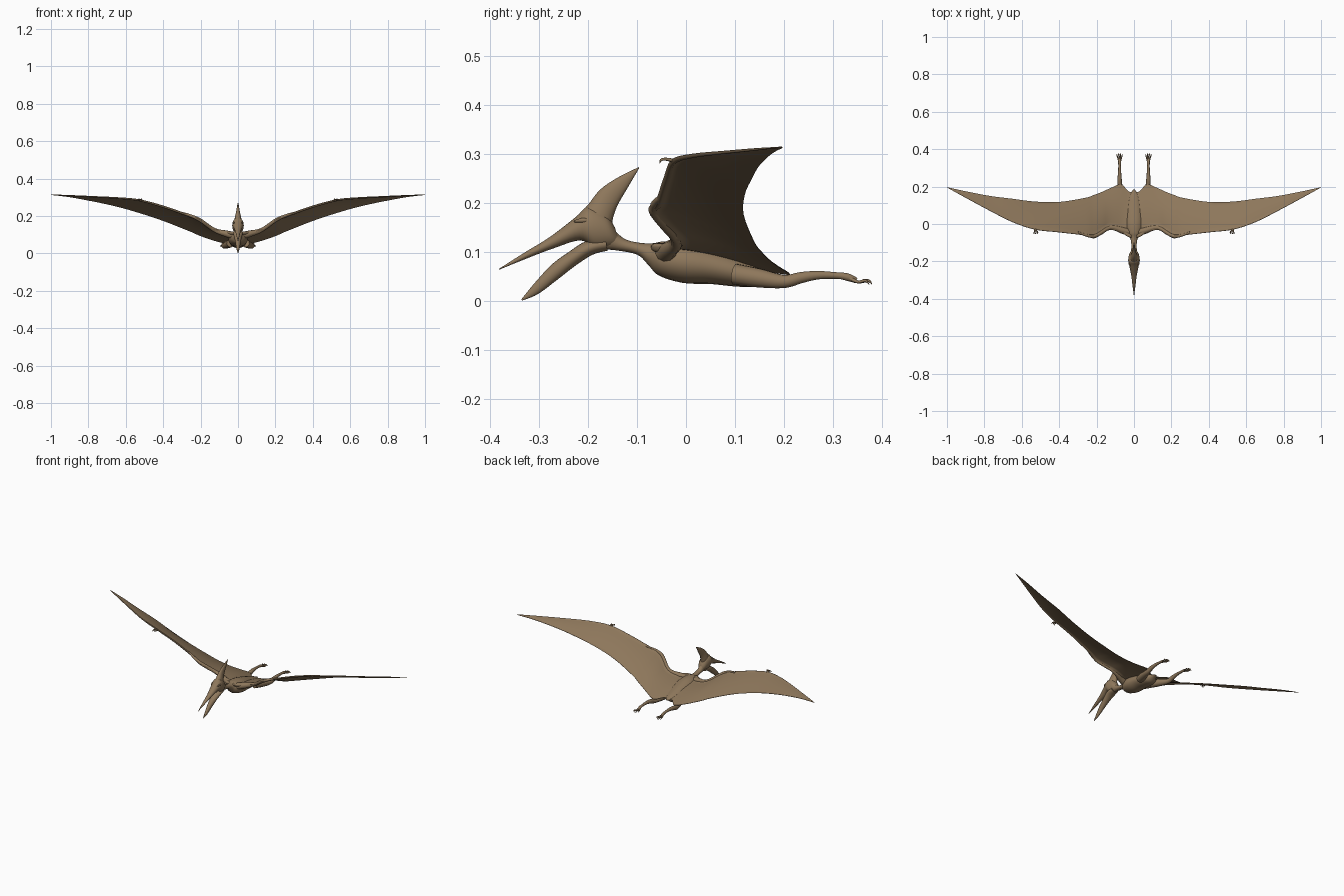
import bpy
import math
from mathutils import Vector

cube = bpy.data.objects.get("Cube")
if cube:
    bpy.data.objects.remove(cube, do_unlink=True)


def make_material(name, color):
    mat = bpy.data.materials.new(name)
    mat.use_nodes = True
    mat.diffuse_color = color
    mat.node_tree.nodes["Principled BSDF"].inputs["Base Color"].default_value = color
    return mat


skin = make_material("tan brown skin", (0.27, 0.185, 0.105, 1))


def smooth_rows(rows, steps):
    """Pass a smooth curve through rows of numbers."""
    result = []
    last = len(rows) - 1
    for i in range(last):
        a, b, c, d = rows[max(i - 1, 0)], rows[i], rows[i + 1], rows[min(i + 2, last)]
        for s in range(steps):
            t = s / steps
            row = []
            for p, q, r, u in zip(a, b, c, d):
                m, n = (r - p) / 2, (u - q) / 2
                row.append(q + m * t + (3 * (r - q) - 2 * m - n) * t ** 2
                           + (2 * (q - r) + m + n) * t ** 3)
            result.append(row)
    result.append(list(rows[-1]))
    return result


def skin_rings(name, rings, mirrored=False, caps=True):
    """Join closed rings of points into one smooth surface."""
    n = len(rings[0])
    verts = [p for ring in rings for p in ring]
    faces = []
    for k in range(len(rings) - 1):
        for j in range(n):
            nxt = (j + 1) % n
            faces.append((k * n + j, k * n + nxt, (k + 1) * n + nxt, (k + 1) * n + j))
    if caps:
        faces.append(tuple(reversed(range(n))))
        faces.append(tuple(range(len(verts) - n, len(verts))))
    mesh = bpy.data.meshes.new(name)
    mesh.from_pydata(verts, [], faces)
    mesh.materials.append(skin)
    obj = bpy.data.objects.new(name, mesh)
    bpy.context.collection.objects.link(obj)
    # consistent outward normals and smooth shading
    bpy.ops.object.select_all(action="DESELECT")
    bpy.context.view_layer.objects.active = obj
    obj.select_set(True)
    bpy.ops.object.mode_set(mode="EDIT")
    bpy.ops.mesh.select_all(action="SELECT")
    bpy.ops.mesh.normals_make_consistent(inside=False)
    bpy.ops.object.mode_set(mode="OBJECT")
    bpy.ops.object.shade_smooth_by_angle(angle=math.radians(60))
    if mirrored:
        obj.modifiers.new("mirror", "MIRROR").use_axis[0] = True
    return obj


def centre_loft(name, sections, sides=20):
    """Sections: upper point (y, z), lower point (y, z), half width."""
    rings = []
    for yt, zt, yb, zb, w in smooth_rows(sections, 5):
        mid = Vector((0, (yt + yb) / 2, (zt + zb) / 2))
        half = Vector((0, (yt - yb) / 2, (zt - zb) / 2))
        angles = [math.tau * j / sides for j in range(sides)]
        rings.append([mid + half * math.cos(a) + Vector((max(w, 0.0005) * math.sin(a), 0, 0))
                      for a in angles])
    return skin_rings(name, rings)


def limb(name, path, sides=10):
    """Mirrored tapering tube through (x, y, z, radius) points."""
    rows = smooth_rows(path, 4)
    points = [Vector(row[:3]) for row in rows]
    rings = []
    for i, p in enumerate(points):
        along = points[min(i + 1, len(points) - 1)] - points[max(i - 1, 0)]
        side = along.cross(Vector((0, 0, 1))).normalized()
        up = side.cross(along).normalized()
        angles = [math.tau * j / sides for j in range(sides)]
        rings.append([p + (side * math.cos(a) + up * math.sin(a)) * max(rows[i][3], 0.0004)
                      for a in angles])
    return skin_rings(name, rings, mirrored=True)


# Neck, torso and short tail
centre_loft("body", [
    (-.165, .165, -.165, .105, .018), (-.13, .13, -.145, .104, .015),
    (-.1, .12, -.1, .095, .015), (-.07, .118, -.078, .075, .022),
    (-.045, .122, -.055, .052, .042), (0, .12, -.005, .037, .052),
    (.05, .108, .05, .035, .05), (.1, .092, .1, .03, .045),
    (.14, .078, .14, .03, .035), (.17, .065, .17, .048, .015),
    (.185, .058, .185, .054, .003)])

# Head with open beak and swept crest
centre_loft("skull_and_upper_beak", [
    (-.382, .066, -.382, .064, .001), (-.33, .099, -.328, .086, .008),
    (-.278, .131, -.27, .108, .015), (-.225, .172, -.215, .124, .026),
    (-.2, .193, -.185, .105, .031), (-.165, .18, -.15, .11, .024),
    (-.145, .15, -.135, .115, .01)])
centre_loft("lower_jaw", [
    (-.336, .004, -.335, .001, .001), (-.31, .036, -.303, .014, .008),
    (-.275, .074, -.265, .042, .014), (-.24, .1, -.225, .073, .02),
    (-.205, .122, -.19, .095, .026), (-.165, .13, -.16, .103, .022)])
centre_loft("head_crest", [
    (-.225, .17, -.15, .14, .022), (-.2, .197, -.15, .165, .019),
    (-.175, .228, -.14, .195, .012), (-.14, .252, -.12, .23, .007),
    (-.096, .274, -.096, .271, .001)])
limb("eye_brow", [(.02, -.228, .163, .002), (.0245, -.21, .165, .005), (.022, -.19, .163, .002)])

# Wing stations: span x, leading edge (y, z), trailing edge (y, z), arm radius
stations = [
    (0, -.07, .11, .17, .06, .008), (.03, -.07, .112, .175, .06, .012),
    (.07, -.045, .113, .212, .055, .014), (.13, -.032, .13, .19, .07, .012),
    (.17, -.055, .157, .172, .083, .011), (.215, -.077, .187, .155, .1, .01),
    (.26, -.062, .205, .14, .12, .008), (.4, -.045, .254, .118, .175, .007),
    (.53, -.03, .288, .12, .218, .006), (.65, .01, .299, .135, .252, .005),
    (.77, .07, .305, .15, .278, .004), (.9, .14, .311, .175, .302, .003),
    (1, .195, .315, .197, .314, .001)]
rings = []
chord_steps = 14
for x, yl, zl, yt, zt, radius in smooth_rows(stations, 4):
    upper, lower = [], []
    for k in range(chord_steps + 1):
        t = (k / chord_steps) ** 2
        chord = yt - yl
        y = yl + chord * t
        camber = 0.04 * chord * math.sin(math.pi * t)
        z = zl + (zt - zl) * t + camber
        # thick rounded arm at the front, thin membrane behind
        d = min(chord * t / (2 * radius), 1)
        bone = radius * math.sqrt(max(0, 1 - (2 * d - 1) ** 2)) if d < 1 else 0
        thick = max(bone, 0.0012 if k else 0.0004)
        upper.append(Vector((x, y, z + thick * 0.6)))
        lower.append(Vector((x, y, z - thick)))
    rings.append(upper + lower[::-1])
wing = skin_rings("wings", rings, mirrored=True, caps=False)

# Shoulder and upper arm muscle
limb("upper_arm", [(.02, -.045, .095, .02), (.06, -.035, .105, .018),
                   (.13, -.02, .127, .011), (.215, -.066, .186, .009),
                   (.3, -.045, .218, .005)])

# Small clawed fingers at the wing joint
for i in range(3):
    x = 0.515 + 0.009 * i
    limb(f"wing_finger_{i + 1}", [(.53, -.025, .287, .004), (x, -.042, .29, .003),
                                 (x + .002, -.051, .288, .0025), (x + .003, -.054, .281, .0005)], 8)

# Hind legs
limb("hind_leg", [(.04, .1, .055, .022), (.058, .15, .047, .02), (.074, .2, .04, .014),
                  (.077, .235, .048, .012), (.077, .27, .053, .009), (.077, .31, .052, .007),
                  (.077, .33, .049, .008), (.077, .348, .042, .006)])

# Splayed toes with curled claws
for i in range(4):
    spread = (i - 1.5) * 0.009
    reach = 0.006 * (i % 3 > 0)
    limb(f"toe_{i + 1}", [(.077 + spread * .3, .335, .046, .004),
                          (.077 + spread * .7, .352, .039, .003),
                          (.077 + spread, .366 + reach, .042, .003),
                          (.077 + spread * 1.1, .374 + reach, .034, .0005)], 8)
